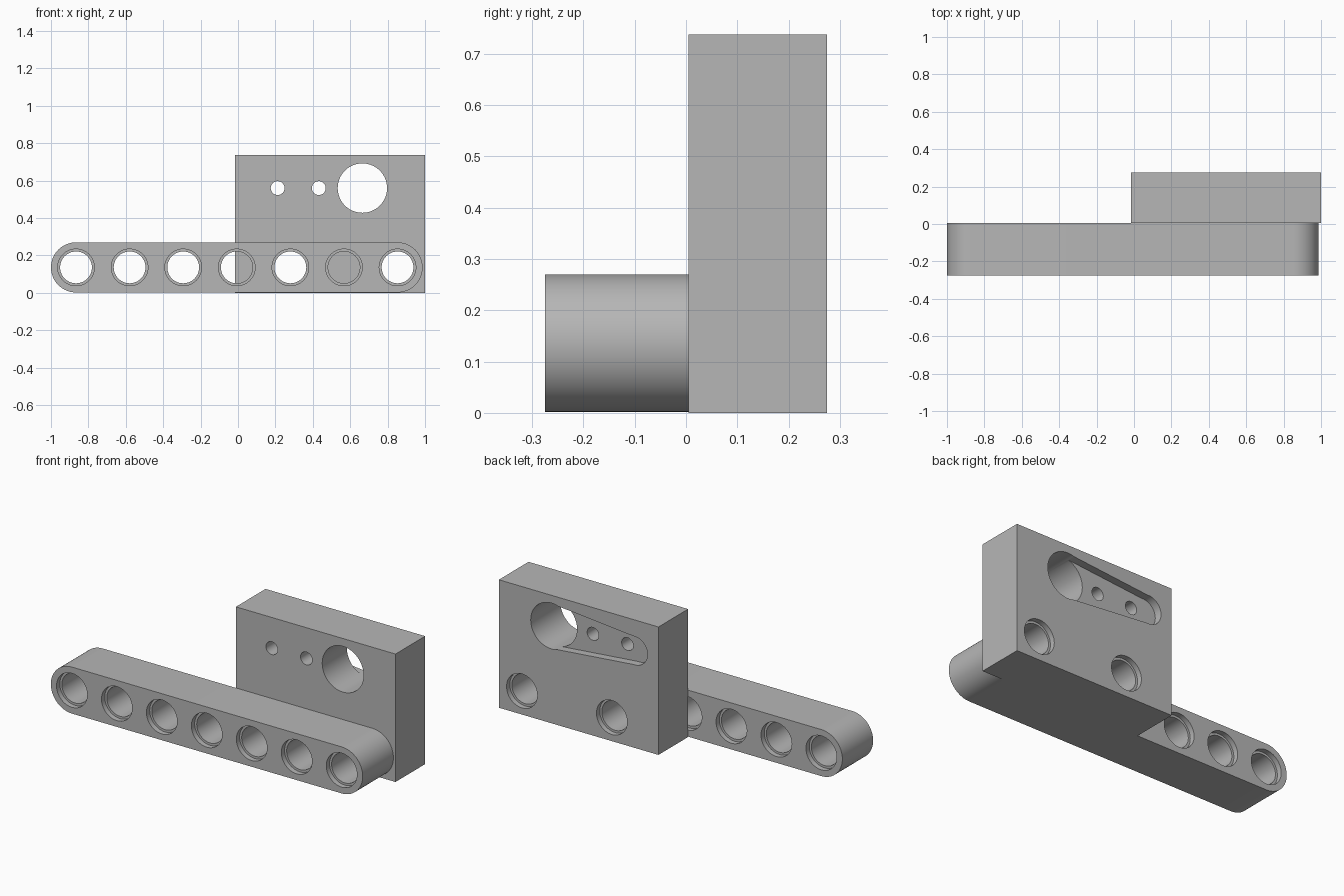
import bpy, bmesh, math

if "Cube" in bpy.data.objects:
    bpy.data.objects.remove(bpy.data.objects["Cube"], do_unlink=True)

grey = bpy.data.materials.new("light_grey")
grey.use_nodes = True
colour = (0.47, 0.47, 0.47, 1)
grey.diffuse_color = colour
grey.node_tree.nodes["Principled BSDF"].inputs["Base Color"].default_value = colour

SEGMENTS = 32  # points per half outline


def tapered_outline(x_left, r_left, x_right, r_right, z):
    """Outline around two circles joined by tangent lines."""
    a = math.acos((r_right - r_left) / max(x_right - x_left, 1e-6))
    points = []
    for x, r, start, end in ((x_right, r_right, -a, a),
                             (x_left, r_left, a, 2 * math.pi - a)):
        for i in range(SEGMENTS + 1):
            t = start + (end - start) * i / SEGMENTS
            points.append((x + r * math.cos(t), z + r * math.sin(t)))
    return points


def circle(x, z, r):
    n = 2 * SEGMENTS
    return [(x + r * math.cos(2 * math.pi * i / n),
             z + r * math.sin(2 * math.pi * i / n)) for i in range(n)]


def loft(name, rings):
    """Closed solid through (y, outline) rings with equal point counts."""
    bm = bmesh.new()
    loops = [[bm.verts.new((x, y, z)) for x, z in outline] for y, outline in rings]
    n = len(loops[0])
    for a, b in zip(loops, loops[1:]):
        for i in range(n):
            j = (i + 1) % n
            bm.faces.new((a[i], a[j], b[j], b[i]))
    bm.faces.new(loops[0])
    bm.faces.new(loops[-1])
    bmesh.ops.recalc_face_normals(bm, faces=bm.faces)
    mesh = bpy.data.meshes.new(name)
    bm.to_mesh(mesh)
    bm.free()
    mesh.materials.append(grey)
    obj = bpy.data.objects.new(name, mesh)
    bpy.context.collection.objects.link(obj)
    return obj


def pin_hole(x, z, front, back):
    """Bore with a shallow wider recess at each face."""
    wide, narrow, depth, extra = circle(x, z, 0.098), circle(x, z, 0.085), 0.03, 0.05
    return loft("pin_hole_cutter", [
        (front - extra, wide), (front + depth, wide), (front + depth, narrow),
        (back - depth, narrow), (back - depth, wide), (back + extra, wide)])


def cut(obj, cutters):
    for cutter in cutters:
        cutter.hide_render = True
        mod = obj.modifiers.new("cut", 'BOOLEAN')
        mod.operation = 'DIFFERENCE'
        mod.solver = 'EXACT'
        mod.object = cutter
    bpy.context.view_layer.update()
    graph = bpy.context.evaluated_depsgraph_get()
    mesh = bpy.data.meshes.new_from_object(obj.evaluated_get(graph))
    obj.modifiers.clear()
    obj.data = mesh
    for cutter in cutters:
        bpy.data.objects.remove(cutter, do_unlink=True)
    bpy.ops.object.select_all(action='DESELECT')
    obj.select_set(True)
    bpy.context.view_layer.objects.active = obj
    bpy.ops.object.shade_smooth_by_angle(angle=math.radians(30))


FRONT, MIDDLE, BACK = -0.275, 0.005, 0.275
HOLE_Z = 0.136
hole_x = [-0.866 + 0.2865 * i for i in range(7)]

# Round-ended beam with seven pin holes
outline = tapered_outline(hole_x[0], 0.134, hole_x[-1], 0.134, HOLE_Z)
beam = loft("beam", [(FRONT, outline), (MIDDLE, outline)])
cut(beam, [pin_hole(x, HOLE_Z, FRONT, MIDDLE) for x in hole_x])

# Rectangular mounting block behind the beam
left, right, top = -0.017, 1.0, 0.737
outline = [(left, 0), (right, 0), (right, top), (left, top)]
block = loft("mounting_block", [(MIDDLE, outline), (BACK, outline)])
cutters = [pin_hole(hole_x[i], HOLE_Z, MIDDLE, BACK) for i in (4, 6)]

# Shaft hole, two screw holes and the tapered recess on the back
AXIS_Z = 0.56
slot = tapered_outline(0.135, 0.082, 0.665, 0.131, AXIS_Z)
cutters.append(loft("slot_cutter", [(BACK - 0.045, slot), (BACK + 0.05, slot)]))
for x, r in ((0.212, 0.037), (0.432, 0.037), (0.665, 0.132)):
    ring = circle(x, AXIS_Z, r)
    cutters.append(loft("hole_cutter", [(MIDDLE - 0.05, ring), (BACK + 0.06, ring)]))
cut(block, cutters)
